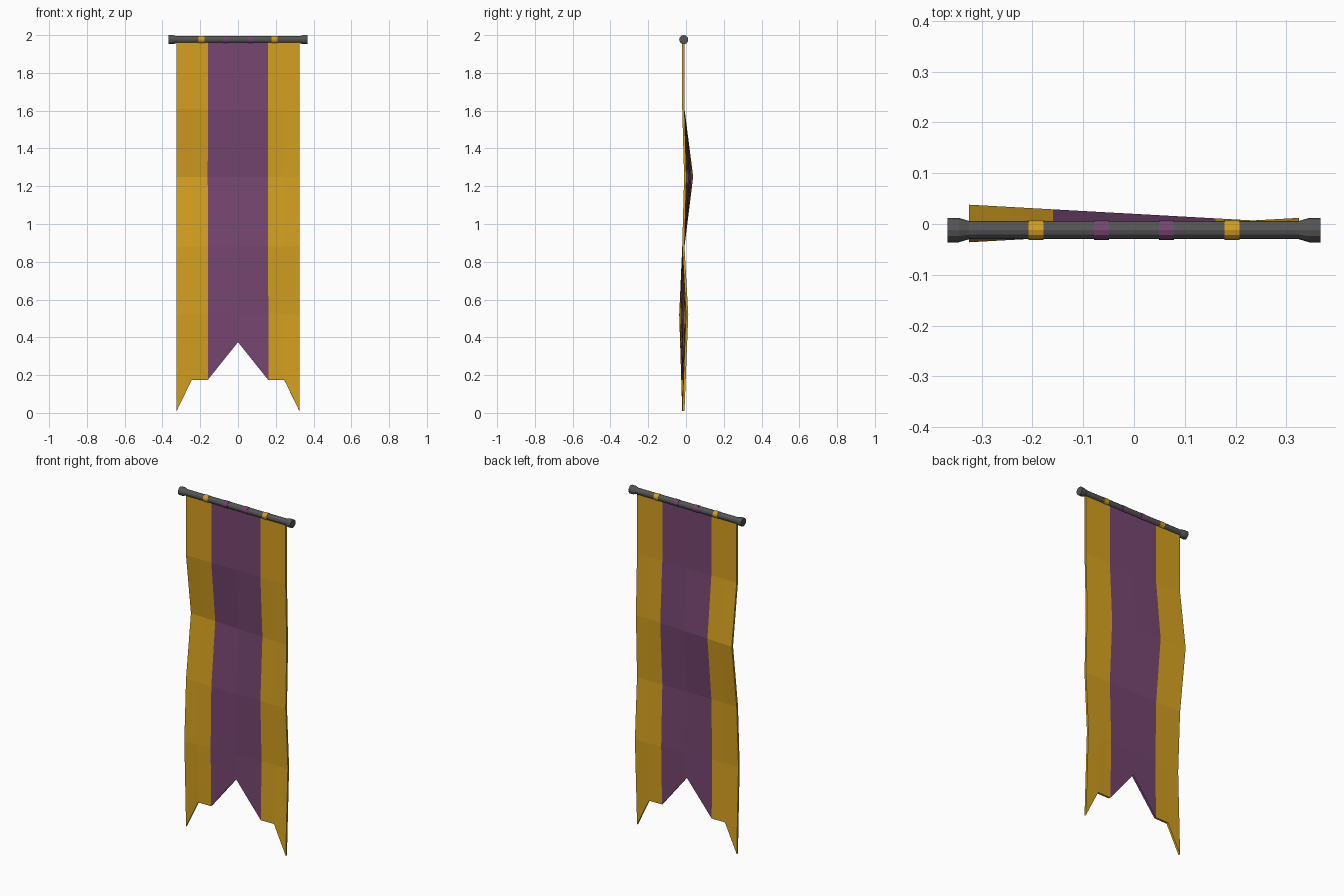
import bpy, bmesh, math

if "Cube" in bpy.data.objects:
    bpy.data.objects.remove(bpy.data.objects["Cube"])

def material(name, rgb):
    m = bpy.data.materials.new(name)
    m.diffuse_color = (*rgb, 1)
    m.use_nodes = True
    m.node_tree.nodes["Principled BSDF"].inputs["Base Color"].default_value = m.diffuse_color
    return m

GOLD = material("gold cloth", (0.66, 0.35, 0.014))
PURPLE = material("purple cloth", (0.18, 0.061, 0.165))
IRON = material("dark iron", (0.09, 0.09, 0.09))
ROD_Y, ROD_Z = -0.012, 1.976

def make_object(name, bm, mats):
    bmesh.ops.recalc_face_normals(bm, faces=bm.faces)
    me = bpy.data.meshes.new(name)
    bm.to_mesh(me)
    bm.free()
    for m in mats:
        me.materials.append(m)
    ob = bpy.data.objects.new(name, me)
    bpy.context.collection.objects.link(ob)
    return ob

def lathe_x(name, profile, mat, sides=12):
    """Closed solid turned around the rod axis from (x, radius) points."""
    bm = bmesh.new()
    rings = []
    for x, r in profile:
        rings.append([bm.verts.new((x, ROD_Y + r * math.cos(2 * math.pi * i / sides),
                                    ROD_Z + r * math.sin(2 * math.pi * i / sides)))
                      for i in range(sides)])
    for a, b in zip(rings, rings[1:]):
        for i in range(sides):
            j = (i + 1) % sides
            bm.faces.new((a[i], a[j], b[j], b[i]))
    bm.faces.new(rings[0])
    bm.faces.new(rings[-1])
    return make_object(name, bm, [mat])

# Rod with flared ends
half = [(0.325, 0.018), (0.345, 0.024), (0.367, 0.024)]
lathe_x("rod", [(-x, r) for x, r in reversed(half)] + half, IRON)

# Cloth loops around the rod
for x, mat, label in ((0.193, GOLD, "gold_loop"), (0.064, PURPLE, "purple_loop")):
    for s, side in ((-1, "left"), (1, "right")):
        lathe_x(f"{label}_{side}", [(s * x - 0.015, 0.0195), (s * x + 0.015, 0.0195)], mat)

# Banner cloth: gold sides, purple centre, swallow-tailed hem, gentle wave
columns = [(-0.325, 0.01), (-0.245, 0.175), (-0.16, 0.175), (0, 0.375),
           (0.16, 0.175), (0.245, 0.175), (0.325, 0.01)]
rows = [1.97, 1.61, 1.25, 0.88, 0.52]
REST = -0.014
# (left, right) sideways shift of the two bent rows
bends = {1.25: (0.046, 0.010), 0.52: (-0.016, 0.020)}

def shift(x, z):
    key = z if z in bends else 0.52 if z < 0.52 else None
    if key is None:
        return 0
    left, right = bends[key]
    t = (x + 0.325) / 0.65
    fade = (z - 0.01) / 0.51 if z < 0.52 else 1
    return (left + (right - left) * t) * fade

bm = bmesh.new()
grid = [[bm.verts.new((x, REST + shift(x, z), z)) for z in rows + [hem]]
        for x, hem in columns]
for a, b in zip(grid, grid[1:]):
    for i in range(len(rows)):
        f = bm.faces.new((a[i], a[i + 1], b[i + 1], b[i]))
        f.material_index = 1 if abs(f.calc_center_median().x) < 0.16 else 0
cloth = make_object("banner_cloth", bm, [GOLD, PURPLE])
solid = cloth.modifiers.new("thickness", 'SOLIDIFY')
solid.thickness = 0.012
solid.offset = 0
